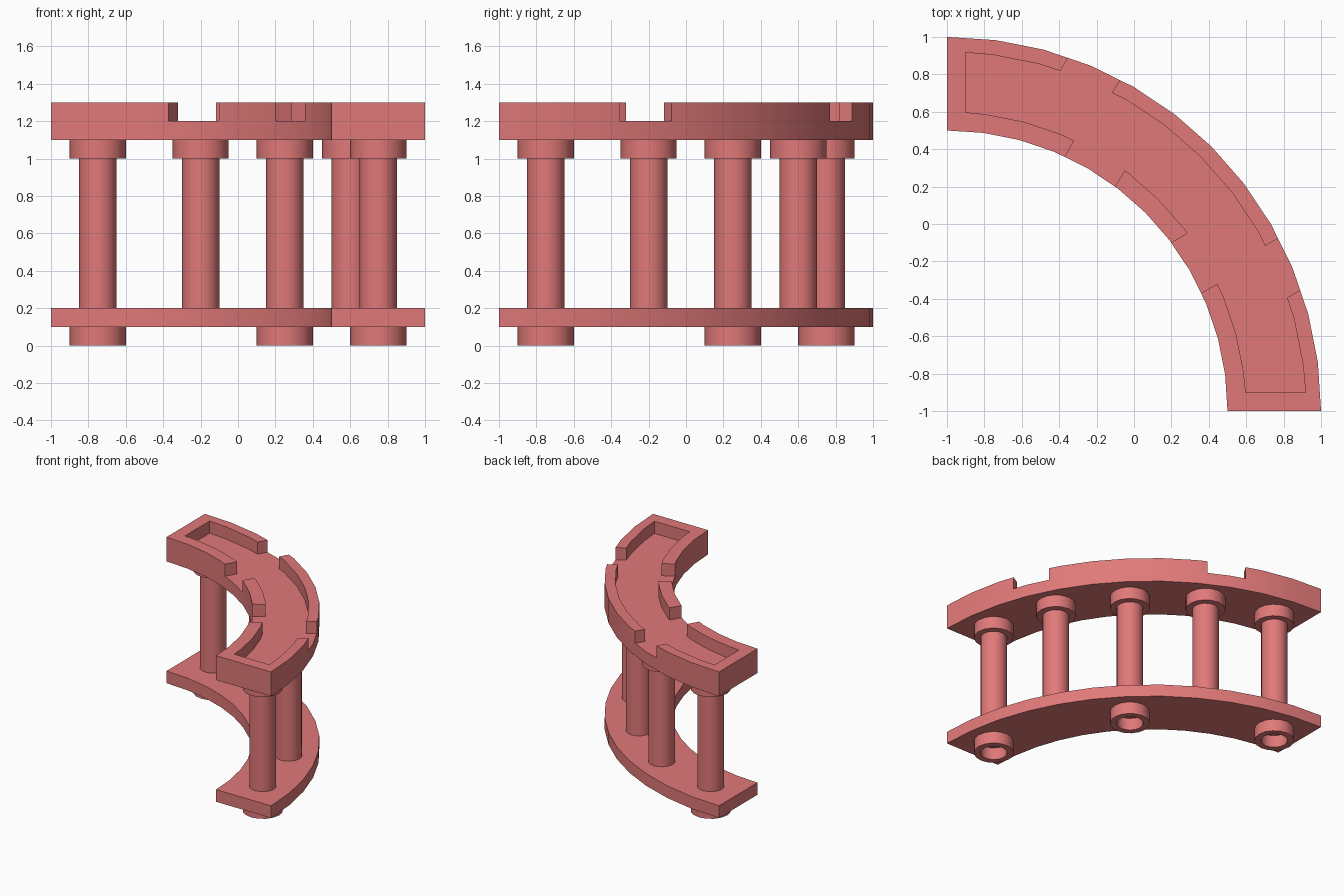
import bpy, bmesh
from math import sin, cos, pi, radians

if "Cube" in bpy.data.objects:
    bpy.data.objects.remove(bpy.data.objects["Cube"])

MAT = bpy.data.materials.new("coral")
MAT.diffuse_color = (0.75, 0.19, 0.19, 1)
MAT.use_nodes = True
MAT.node_tree.nodes["Principled BSDF"].inputs["Base Color"].default_value = MAT.diffuse_color
SEGMENTS = 12      # facets in the quarter curve
SIDES = 16         # sides of the round parts


def arc(r, first=0, last=SEGMENTS):
    # points on a circle around the corner (-1, -1), angle measured from +y
    angles = [radians(90 * i / SEGMENTS) for i in range(first, last + 1)]
    return [(-1 + r * sin(a), -1 + r * cos(a)) for a in angles]


def prism(name, outline, z0, z1):
    bm = bmesh.new()
    face = bm.faces.new([bm.verts.new((x, y, z0)) for x, y in outline])
    top = bmesh.ops.extrude_face_region(bm, geom=[face])["geom"]
    verts = [v for v in top if isinstance(v, bmesh.types.BMVert)]
    bmesh.ops.translate(bm, verts=verts, vec=(0, 0, z1 - z0))
    return finish(name, bm)


def lathe(name, profile, x, y):
    # closed (radius, z) profile spun around a vertical axis
    bm = bmesh.new()
    rings = []
    for i in range(SIDES):
        a = 2 * pi * i / SIDES
        rings.append([bm.verts.new((x + r * cos(a), y + r * sin(a), z)) for r, z in profile])
    n = len(profile)
    for i in range(SIDES):
        a, b = rings[i], rings[(i + 1) % SIDES]
        for j in range(n):
            k = (j + 1) % n
            bm.faces.new((a[j], b[j], b[k], a[k]))
    bmesh.ops.remove_doubles(bm, verts=bm.verts, dist=1e-5)
    return finish(name, bm)


def finish(name, bm):
    bmesh.ops.recalc_face_normals(bm, faces=bm.faces)
    me = bpy.data.meshes.new(name)
    bm.to_mesh(me)
    bm.free()
    ob = bpy.data.objects.new(name, me)
    bpy.context.collection.objects.link(ob)
    me.materials.append(MAT)
    return ob


def smooth(ob):
    bpy.ops.object.select_all(action='DESELECT')
    ob.select_set(True)
    bpy.context.view_layer.objects.active = ob
    bpy.ops.object.shade_smooth_by_angle(angle=radians(35))


def cut(ob, cutter):
    mod = ob.modifiers.new("cut", 'BOOLEAN')
    mod.operation, mod.solver, mod.object = 'DIFFERENCE', 'EXACT', cutter
    bpy.context.view_layer.objects.active = ob
    bpy.ops.object.modifier_apply(modifier=mod.name)
    bpy.data.objects.remove(cutter)


# curved base plate and top rail
band = arc(2.0) + arc(1.5)[::-1]
base = prism("base_plate", band, 0.1, 0.2)
rail = prism("top_rail", band, 1.1, 1.3)

# recess in the rail, leaving a thin rim
recess = ([(-0.9, 0.917)] + arc(1.92, 1, 11) + [(0.917, -0.9), (0.597, -0.9)]
          + arc(1.6, 1, 11)[::-1] + [(-0.9, 0.597)])
cut(rail, prism("recess_cutter", recess, 1.2, 1.4))

# slanted gaps through the rim: outer and inner, mirrored across the diagonal
ux, uy = sin(radians(30)), cos(radians(30))
for side0, side1, along0, along1 in ((-0.75, -0.452, 0.48, 0.85), (-0.5, -0.187, 0.0, 0.3)):
    quad = [(s * uy + t * ux, -s * ux + t * uy) for s, t in
            ((side0, along0), (side1, along0), (side1, along1), (side0, along1))]
    cut(rail, prism("gap_cutter", quad, 1.2, 1.4))
    cut(rail, prism("gap_cutter", [(y, x) for x, y in quad], 1.2, 1.4))

for ob in (base, rail):
    smooth(ob)

# spindles with a collar under the rail
spots = [(-0.75, 0.75), (-0.2, 0.6), (0.25, 0.25), (0.6, -0.2), (0.75, -0.75)]
for x, y in spots:
    smooth(lathe("spindle", [(0, 0.2), (0.1, 0.2), (0.1, 1.0), (0.15, 1.0), (0.15, 1.1), (0, 1.1)], x, y))

# hollow feet under every second spindle
for x, y in spots[::2]:
    smooth(lathe("foot", [(0.1, 0), (0.15, 0), (0.15, 0.1), (0.1, 0.1)], x, y))
